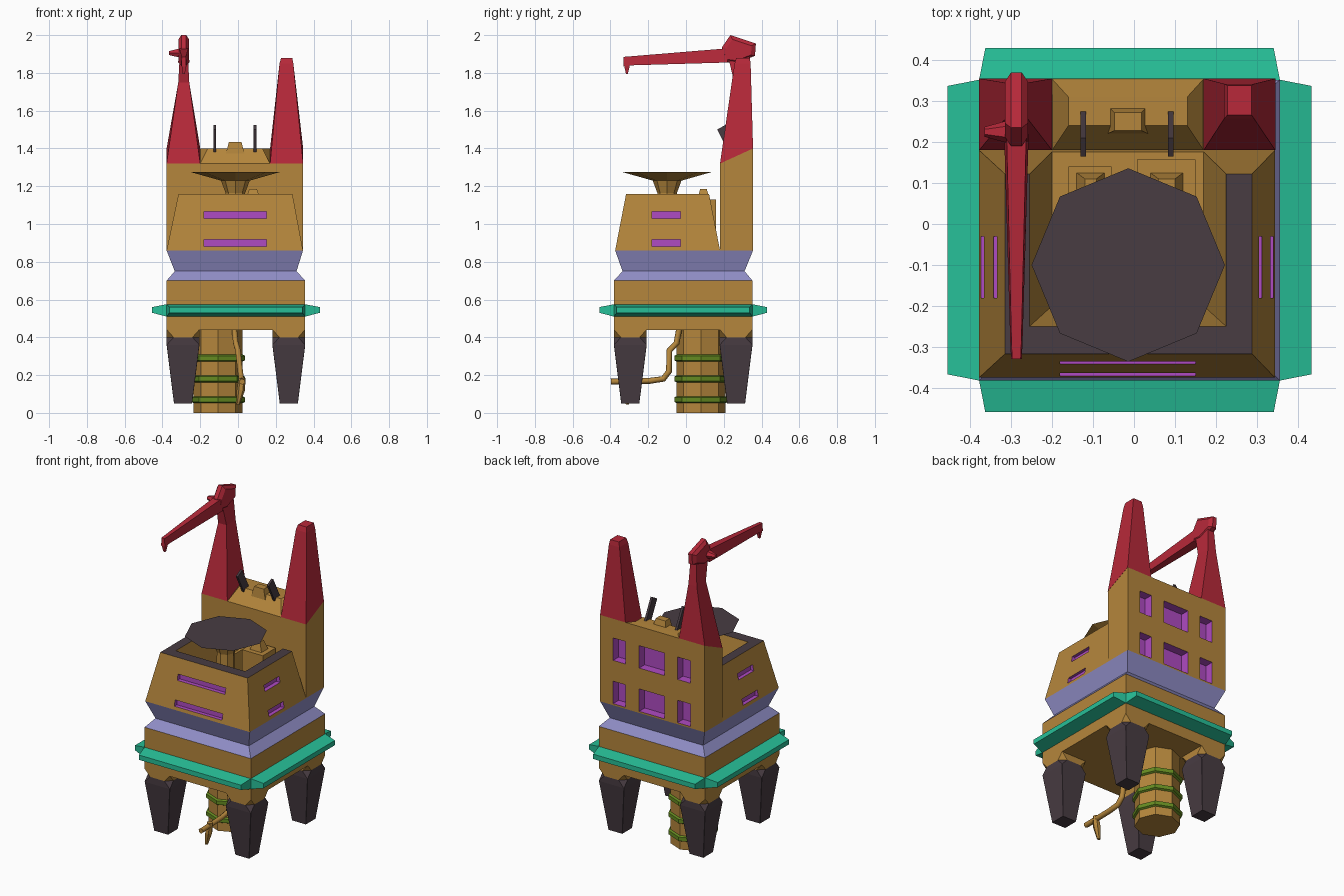
import bpy, bmesh, math
from mathutils import Vector

if "Cube" in bpy.data.objects:
    bpy.data.objects.remove(bpy.data.objects["Cube"])


def material(name, rgb):
    m = bpy.data.materials.new(name)
    m.diffuse_color = (*rgb, 1)
    m.use_nodes = True
    m.node_tree.nodes["Principled BSDF"].inputs["Base Color"].default_value = m.diffuse_color
    return m


TAN = material("tan", (0.46, 0.24, 0.045))
LAV = material("lavender", (0.28, 0.27, 0.57))
TEAL = material("teal", (0.02, 0.52, 0.31))
RED = material("red", (0.48, 0.022, 0.042))
DARK = material("dark", (0.065, 0.045, 0.055))
PURPLE = material("purple", (0.43, 0.07, 0.54))
GREEN = material("green", (0.13, 0.26, 0.015))


def loft(name, rings, *mats):
    """Skin equal-length rings of points and cap both ends."""
    bm = bmesh.new()
    rows = [[bm.verts.new(p) for p in r] for r in rings]
    n = len(rows[0])
    for a, b in zip(rows, rows[1:]):
        for i in range(n):
            j = (i + 1) % n
            bm.faces.new((a[i], a[j], b[j], b[i]))
    bm.faces.new(rows[0][::-1])
    top = bm.faces.new(rows[-1])
    if len(mats) > 1:
        top.material_index = 1
    bmesh.ops.recalc_face_normals(bm, faces=bm.faces)
    me = bpy.data.meshes.new(name)
    bm.to_mesh(me)
    bm.free()
    for m in mats:
        me.materials.append(m)
    ob = bpy.data.objects.new(name, me)
    bpy.context.collection.objects.link(ob)
    return ob


def rect(x0, x1, y0, y1, z, zb=None):
    zb = z if zb is None else zb
    return [(x0, y0, z), (x1, y0, z), (x1, y1, zb), (x0, y1, zb)]


def box(name, x0, x1, y0, y1, z0, z1, mat):
    return loft(name, [rect(x0, x1, y0, y1, z0), rect(x0, x1, y0, y1, z1)], mat)


def ngon(cx, cy, r, z, n=8):
    return [(cx + r * math.cos(i * math.tau / n), cy + r * math.sin(i * math.tau / n), z) for i in range(n)]


def octo(cx, cy, h, z, c):
    """Square with cut corners; a zero cut would collapse, so keep c tiny instead."""
    k = h - c
    return [(cx + x, cy + y, z) for x, y in
            ((k, -h), (h, -k), (h, k), (k, h), (-k, h), (-h, k), (-h, -k), (-k, -h))]


def cut(ob, cutters):
    for c in cutters:
        m = ob.modifiers.new("cut", "BOOLEAN")
        m.object, m.operation, m.solver = c, "DIFFERENCE", "EXACT"
        m.material_mode = "TRANSFER"
    bpy.context.view_layer.update()
    dg = bpy.context.evaluated_depsgraph_get()
    me = bpy.data.meshes.new_from_object(ob.evaluated_get(dg))
    ob.modifiers.clear()
    ob.data = me
    for c in cutters:
        bpy.data.objects.remove(c)


CX, CY, H = -0.011, -0.015, 0.367

# Base body and four tapered legs with notched corners
box("base_body", CX - H, CX + H, CY - H, CY + H, 0.44, 0.70, TAN)
for sx in (-1, 1):
    for sy in (-1, 1):
        x, y = CX + sx * 0.28, CY + sy * 0.28
        loft("leg_socket", [octo(x, y, 0.087, 0.40, 0.037), octo(x, y, 0.087, 0.441, 0.001)], TAN)
        loft("leg", [octo(x, y, 0.048, 0.05, 0.001), octo(x, y, 0.087, 0.36, 0.001),
                     octo(x, y, 0.087, 0.40, 0.037)], DARK)

# Teal bumper on each side
for i in range(4):
    a = i * math.pi / 2
    c, s = math.cos(a), math.sin(a)
    rings = []
    for d, w, z0, z1 in ((H - 0.01, H, 0.51, 0.575), (H, H, 0.51, 0.575), (0.444, 0.352, 0.53, 0.56)):
        rings.append([(CX + d * c - t * s, CY + d * s + t * c, z)
                      for t, z in ((-w, z0), (w, z0), (w, z1), (-w, z1))])
    loft("bumper", rings, TEAL)

# Waisted lavender belt
loft("belt", [rect(-0.378, 0.356, -0.382, 0.352, 0.70), rect(-0.335, 0.31, -0.336, 0.31, 0.75),
              rect(-0.378, 0.344, -0.375, 0.355, 0.86)], LAV)

# Front cabin with open pit and window slots
cabin = loft("cabin", [rect(-0.378, 0.344, -0.375, 0.18, 0.86),
                       rect(-0.315, 0.288, -0.317, 0.122, 1.16)], TAN, DARK)
cutters = [loft("pit_cutter", [rect(-0.20, 0.17, -0.20, 0.3, 0.88),
                               rect(-0.255, 0.225, -0.25, 0.3, 1.16),
                               rect(-0.255, 0.225, -0.25, 0.3, 1.3)], TAN)]
for z, d in ((0.88, 0.0), (1.03, 0.03)):
    cutters += [box("front_slot", -0.18, 0.15, -0.5, -0.347 + d, z, z + 0.037, PURPLE),
                box("left_slot", -0.5, -0.35 + d, -0.18, -0.03, z, z + 0.037, PURPLE),
                box("right_slot", 0.316 - d, 0.5, -0.18, -0.03, z, z + 0.037, PURPLE)]
cut(cabin, cutters)

# Rear tower block with sloped roof and deep rear windows
prof = [(0.18, 0.86), (0.355, 0.86), (0.355, 1.40), (0.18, 1.32)]
tower = loft("rear_block", [[(x, y, z) for y, z in prof] for x in (-0.378, 0.344)], TAN)
cut(tower, [box("window", x0, x1, 0.30, 0.5, z, z + 0.14, PURPLE)
            for x0, x1 in ((-0.28, -0.19), (-0.10, 0.075), (0.17, 0.255)) for z in (0.87, 1.14)])
loft("roof_hump", [rect(-0.20, 0.17, 0.18, 0.354, 1.319, 1.399),
                   rect(-0.16, 0.13, 0.24, 0.31, 1.40)], TAN)
loft("roof_vent", [rect(-0.065, 0.035, 0.22, 0.29, 1.37), rect(-0.048, 0.018, 0.228, 0.272, 1.435)], TAN)

# Leaning roof fins
for x in (-0.124, 0.09):
    loft("roof_fin", [[(x + dx, y, z) for y, z in ((0.24, 1.355), (0.285, 1.38), (0.21, 1.525), (0.165, 1.50))]
                      for dx in (-0.007, 0.007)], DARK)

# Right spire
loft("right_spire", [rect(0.17, 0.345, 0.18, 0.355, 1.32, 1.40),
                     rect(0.22, 0.293, 0.257, 0.342, 1.85),
                     rect(0.228, 0.287, 0.266, 0.338, 1.88)], RED)

# Crane mast, head, side pin, arm and hook
loft("crane_mast", [rect(-0.378, -0.20, 0.18, 0.355, 1.32, 1.40),
                    rect(-0.316, -0.258, 0.255, 0.345, 1.75),
                    rect(-0.308, -0.266, 0.22, 0.335, 1.90)], RED)
head = [(0.19, 1.935), (0.235, 2.0), (0.37, 1.955), (0.365, 1.89), (0.26, 1.85), (0.19, 1.86)]
mid = Vector((0.28, 1.91))
loft("crane_head", [[(-0.287 + dx, mid.x + (y - mid.x) * k, mid.y + (z - mid.y) * k) for y, z in head]
                    for dx, k in ((-0.028, 0.75), (-0.013, 1), (0.013, 1), (0.028, 0.75))], RED)
loft("crane_pin", [[(x, 0.225 + r * math.cos(i * math.tau / 6), 1.905 + r * math.sin(i * math.tau / 6))
                    for i in range(6)] for x, r in ((-0.365, 0.012), (-0.30, 0.03), (-0.26, 0.025))], RED)


def section(y, w, z0, z1):
    return [(-0.287 - w, y, z0), (-0.287 + w, y, z0), (-0.287 + w * 0.8, y, z1), (-0.287 - w * 0.8, y, z1)]


loft("crane_arm", [section(0.22, 0.03, 1.855, 1.93), section(-0.29, 0.015, 1.84, 1.888),
                   section(-0.33, 0.013, 1.835, 1.885)], RED)
loft("crane_hook", [rect(-0.30, -0.274, -0.33, -0.295, 1.85),
                    rect(-0.293, -0.281, -0.318, -0.308, 1.795)], RED)

# Dish on its pedestal, with pit machinery
DX, DY = -0.014, -0.10
loft("dish_pedestal", [ngon(DX, DY, 0.055, 0.88), ngon(DX, DY, 0.052, 1.165), ngon(DX, DY, 0.078, 1.235)], TAN)
loft("dish", [ngon(DX, DY, 0.078, 1.23), ngon(DX, DY, 0.236, 1.275)], TAN, DARK)
for x0, x1, y1, z, v0, v1 in ((0.007, 0.15, 0.158, 1.13, 0.04, 0.12), (-0.16, -0.055, 0.14, 1.08, -0.14, -0.072)):
    box("machine", x0, x1, 0.03, y1, 0.879, z, TAN)
    loft("machine_vent", [rect(v0, v1, 0.06, 0.125, z), rect(v0 + 0.02, v1 - 0.02, 0.075, 0.11, z + 0.055)], TAN)

# Hanging shaft with green clamp rings
SX, SY = -0.105, 0.08
loft("shaft", [ngon(SX, SY, 0.13, 0), ngon(SX, SY, 0.13, 0.445)], TAN)
for z in (0.07, 0.18, 0.29):
    loft("shaft_ring", [ngon(SX, SY, r, z + d) for r, d in
                        ((0.128, -0.019), (0.142, -0.012), (0.142, 0.012), (0.128, 0.019))], GREEN)

# Bent drain pipe with spout
cu = bpy.data.curves.new("drain_pipe", "CURVE")
cu.dimensions, cu.bevel_depth, cu.bevel_resolution, cu.use_fill_caps = "3D", 0.016, 1, True
path = [(-0.02, -0.035, 0.45), (-0.012, -0.05, 0.37), (0.0, -0.088, 0.33), (0.012, -0.09, 0.22),
        (0.018, -0.12, 0.18), (0.02, -0.19, 0.17), (0.022, -0.398, 0.165)]
sp = cu.splines.new("POLY")
sp.points.add(len(path) - 1)
for p, co in zip(sp.points, path):
    p.co = (*co, 1)
cu.materials.append(TAN)
bpy.context.collection.objects.link(bpy.data.objects.new("drain_pipe", cu))
loft("pipe_spout", [ngon(0.0, -0.31, 0.01, 0.045, 6), ngon(0.015, -0.31, 0.022, 0.12, 6),
                    ngon(0.022, -0.31, 0.018, 0.185, 6)], TAN)
